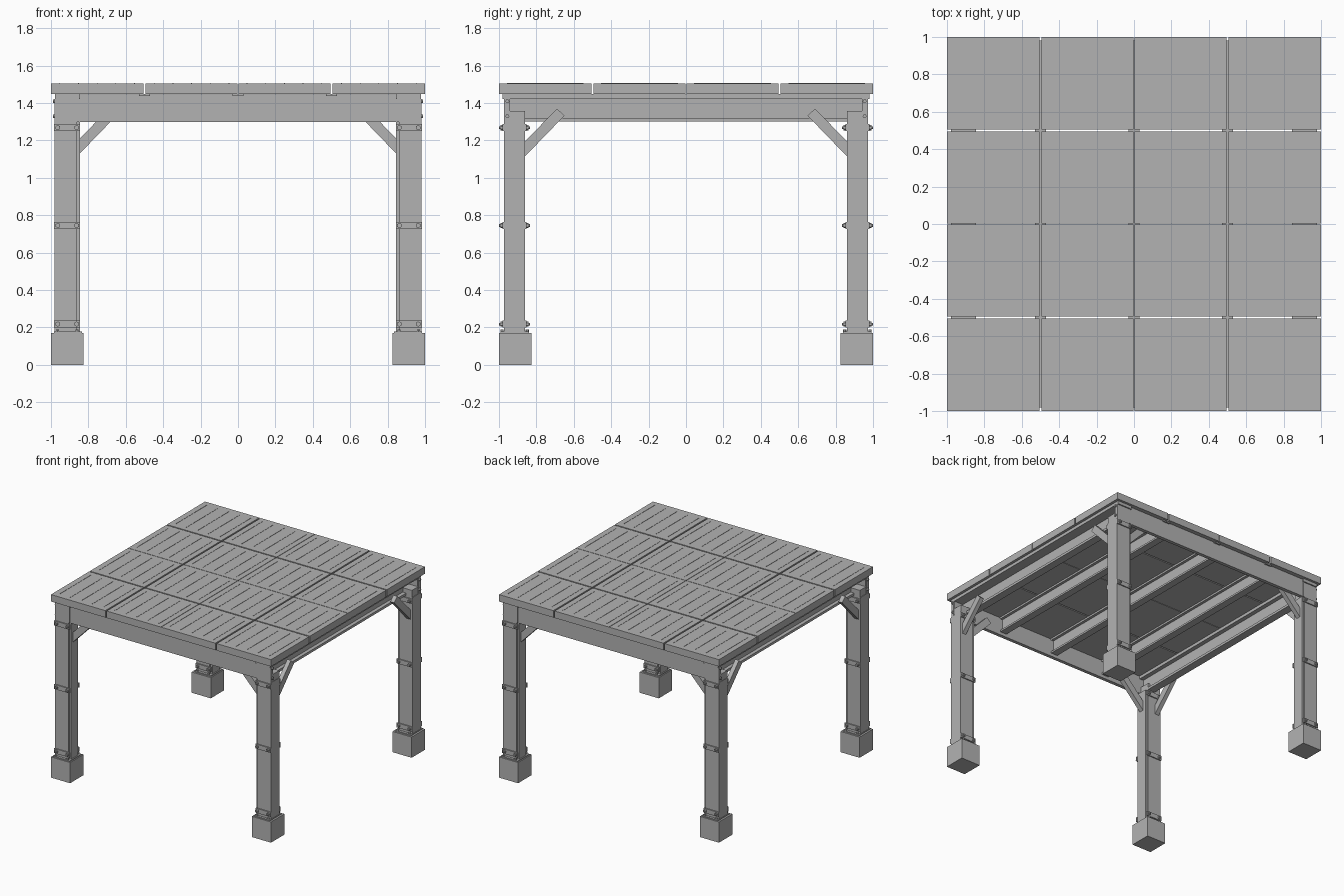
import bpy, bmesh, math
from mathutils import Matrix, Vector

if "Cube" in bpy.data.objects:
    bpy.data.objects.remove(bpy.data.objects["Cube"])

grey = bpy.data.materials.new("steel_grey")
grey.diffuse_color = (0.45, 0.45, 0.45, 1)
grey.use_nodes = True
grey.node_tree.nodes["Principled BSDF"].inputs["Base Color"].default_value = grey.diffuse_color


class Part:
    """Collects boxes and bolts into one named object."""
    def __init__(self, name):
        self.name, self.bm = name, bmesh.new()

    def box(self, x0, x1, y0, y1, z0, z1):
        m = (Matrix.Translation(((x0 + x1) / 2, (y0 + y1) / 2, (z0 + z1) / 2))
             @ Matrix.Diagonal((abs(x1 - x0), abs(y1 - y0), abs(z1 - z0), 1)))
        bmesh.ops.create_cube(self.bm, size=1, matrix=m)

    def bolt(self, p, axis, length, radius, sides=6):
        rot = Vector((0, 0, 1)).rotation_difference(Vector(axis)).to_matrix().to_4x4()
        bmesh.ops.create_cone(self.bm, cap_ends=True, segments=sides, radius1=radius,
                              radius2=radius, depth=length, matrix=Matrix.Translation(p) @ rot)

    def prism(self, pts, offset):
        face = self.bm.faces.new([self.bm.verts.new(p) for p in pts])
        new = bmesh.ops.extrude_face_region(self.bm, geom=[face])["geom"]
        bmesh.ops.translate(self.bm, vec=offset,
                            verts=[g for g in new if isinstance(g, bmesh.types.BMVert)])

    def finish(self, sx=1, sy=1):
        bmesh.ops.scale(self.bm, vec=(sx, sy, 1), verts=self.bm.verts)
        bmesh.ops.recalc_face_normals(self.bm, faces=self.bm.faces)
        me = bpy.data.meshes.new(self.name)
        self.bm.to_mesh(me)
        self.bm.free()
        me.materials.append(grey)
        ob = bpy.data.objects.new(self.name, me)
        bpy.context.collection.objects.link(ob)


# Deck: four by four panels with thin ribs on top
xs = [(-1, -0.506), (-0.494, -0.002), (0.002, 0.494), (0.506, 1)]
ys = [(-1, -0.505), (-0.495, -0.002), (0.002, 0.495), (0.505, 1)]
deck, ribs = Part("deck_panels"), Part("deck_ribs")
for x0, x1 in xs:
    for y0, y1 in ys:
        deck.box(x0, x1, y0, y1, 1.447, 1.504)
        for i in range(-2, 3):
            cx, cy = (x0 + x1) / 2 + i * 0.1, (y0 + y1) / 2
            ribs.box(cx - 0.002, cx + 0.002, cy - 0.205, cy + 0.205, 1.504, 1.506)
deck.finish()
ribs.finish()

# Joists under the deck, I-shaped
for i, x in enumerate((-0.5, 0, 0.5)):
    p = Part(f"joist_{i + 1}")
    p.box(x - 0.03, x + 0.03, -0.935, 0.935, 1.432, 1.447)
    p.box(x - 0.008, x + 0.008, -0.935, 0.935, 1.335, 1.432)
    p.box(x - 0.03, x + 0.03, -0.935, 0.935, 1.32, 1.335)
    p.box(x - 0.03, x + 0.03, -0.98, 0.98, 1.437, 1.447)
    p.finish()

# Side beams and end beams
for s, side in ((-1, "left"), (1, "right")):
    p = Part(side + "_side_beam")
    p.box(0.845, 0.978, -0.98, 0.98, 1.422, 1.447)
    p.box(0.88, 0.895, -0.94, 0.94, 1.32, 1.422)
    p.box(0.86, 0.925, -0.94, 0.94, 1.30, 1.32)
    p.finish(sx=s)
for s, side in ((-1, "front"), (1, "back")):
    p = Part(side + "_beam")
    p.box(-0.975, 0.975, 0.94, 0.968, 1.298, 1.445)
    p.finish(sy=s)

# Four corners, modelled once and mirrored
for sx, nx in ((-1, "left"), (1, "right")):
    for sy, ny in ((-1, "front"), (1, "back")):
        tag = f"_{ny}_{nx}"

        p = Part("footing" + tag)
        p.box(0.826, 1.0, 0.826, 1.0, 0, 0.17)
        p.finish(sx, sy)

        # Base plate with anchor nuts
        p = Part("base_plate" + tag)
        p.box(0.835, 0.985, 0.84, 0.992, 0.17, 0.178)
        for x in (0.86, 0.965):
            for y in (0.848, 0.984):
                p.bolt((x, y, 0.183), (0, 0, 1), 0.014, 0.009)
        p.finish(sx, sy)

        # Post with a set-back inner strip, and a head carrying the beams
        p = Part("post" + tag)
        p.box(0.86, 0.982, 0.861, 0.973, 0.178, 1.298)
        p.box(0.844, 0.86, 0.872, 0.962, 0.178, 1.298)
        p.box(0.86, 0.978, 0.861, 0.94, 1.298, 1.356)
        p.finish(sx, sy)

        # Clamp straps with bolts
        p = Part("clamps" + tag)
        for z in (0.218, 0.745, 1.268):
            for y, d in ((0.977, 1), (0.857, -1)):
                p.box(0.846, 0.985, y - 0.005, y + 0.005, z - 0.019, z + 0.019)
                for x in (0.863, 0.963):
                    p.bolt((x, y + d * 0.009, z), (0, 1, 0), 0.012, 0.014)
                    p.bolt((x, y + d * 0.014, z), (0, 1, 0), 0.018, 0.007, 8)
        p.finish(sx, sy)

        # Corner bracket on the end of the beam
        p = Part("beam_bracket" + tag)
        p.box(0.85, 0.98, 0.968, 0.973, 1.298, 1.42)
        p.box(0.975, 0.98, 0.945, 0.968, 1.298, 1.42)
        for z in (1.33, 1.41):
            p.bolt((0.984, 0.955, z), (1, 0, 0), 0.012, 0.011)
        p.finish(sx, sy)

        # Knee braces along both directions, same profile turned a quarter
        prof = [(0.862, 1.113), (0.862, 1.193), (0.69, 1.37), (0.65, 1.332)]
        p = Part("side_brace" + tag)
        p.prism([(0.93, a, z) for a, z in prof], (0.035, 0, 0))
        p.finish(sx, sy)
        p = Part("end_brace" + tag)
        p.prism([(a, 0.90, z) for a, z in prof], (0, 0.038, 0))
        p.finish(sx, sy)
